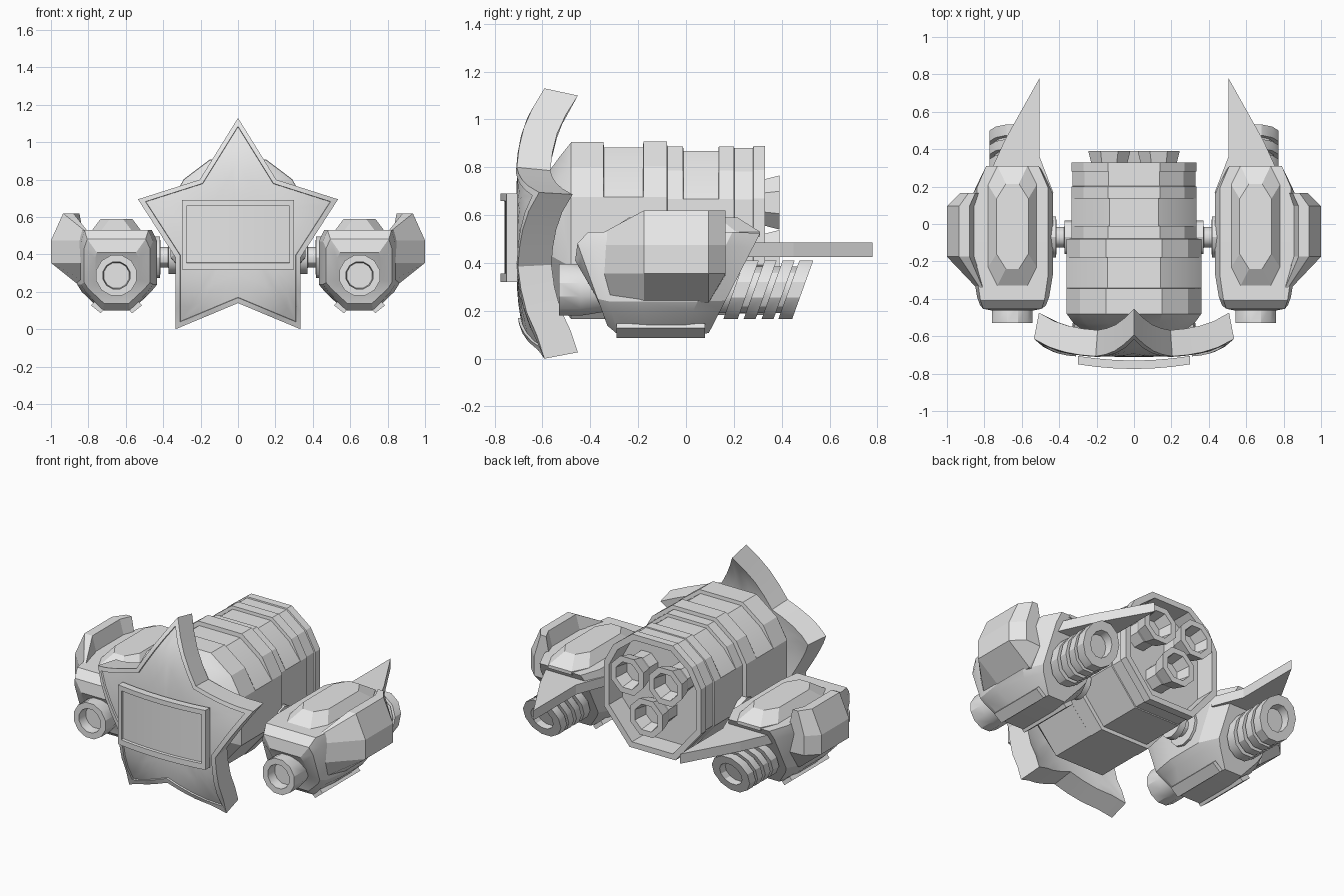
import bpy, bmesh, math
from mathutils import Vector

if "Cube" in bpy.data.objects:
    bpy.data.objects.remove(bpy.data.objects["Cube"])

grey = bpy.data.materials.new("hull_grey")
grey.diffuse_color = (0.8, 0.8, 0.8, 1)
grey.use_nodes = True
grey.node_tree.nodes["Principled BSDF"].inputs["Base Color"].default_value = grey.diffuse_color


def loft(name, rings, smooth=30):
    """Skin a list of equal-length closed rings and cap both ends."""
    bm = bmesh.new()
    vs = [[bm.verts.new(p) for p in r] for r in rings]
    n = len(vs[0])
    for a, b in zip(vs, vs[1:]):
        for i in range(n):
            j = (i + 1) % n
            bm.faces.new((a[i], a[j], b[j], b[i]))
    bm.faces.new(vs[0])
    bm.faces.new(vs[-1])
    bmesh.ops.recalc_face_normals(bm, faces=bm.faces)
    me = bpy.data.meshes.new(name)
    bm.to_mesh(me)
    bm.free()
    me.materials.append(grey)
    ob = bpy.data.objects.new(name, me)
    bpy.context.collection.objects.link(ob)
    if smooth:
        bpy.ops.object.select_all(action='DESELECT')
        ob.select_set(True)
        bpy.context.view_layer.objects.active = ob
        bpy.ops.object.shade_smooth_by_angle(angle=math.radians(smooth))
    return ob


def lathe(name, cx, cz, prof, n=8, shear=0.0, smooth=0):
    """Turn (radius, y) points about a y axis; shear leans the rings back."""
    rings = []
    for r, y in prof:
        ring = []
        for i in range(n):
            a = 2 * math.pi * (i + .5) / n
            dz = r * math.sin(a)
            ring.append((cx + r * math.cos(a), y + shear * dz, cz + dz))
        rings.append(ring)
    return loft(name, rings, smooth)


# --- Star shield: domed star with raised rim ---
ZC = 0.53
half = [(0, 1.13), (.205, .80), (.535, .695), (.335, .385), (.335, 0), (0, .14)]
star = half + [(-x, z) for x, z in half[-2:0:-1]]
outline = []
for (x0, z0), (x1, z1) in zip(star, star[1:] + star[:1]):
    for k in range(4):
        t = k / 4
        outline.append((x0 + (x1 - x0) * t, z0 + (z1 - z0) * t - ZC))


def star_ring(t, dy, shrink=1.0):
    ring = []
    for x, z in outline:
        r = math.hypot(x, z) * t
        ring.append((x * t * shrink, -.722 + min(1.1 * r ** 4, .13) + dy, ZC + z * t * shrink))
    return ring


loft("star_shield", [star_ring(.1, .012), star_ring(.35, .012), star_ring(.6, .012),
                     star_ring(.78, .012), star_ring(.92, .012), star_ring(.925, 0),
                     star_ring(1, 0), star_ring(1, .14, .95), star_ring(.8, .14, .95),
                     star_ring(.5, .14, .95), star_ring(.1, .14, .95)])

# --- Curved framed plate on the shield ---
rings = []
for x, deep in [(-.3, 0), (-.276, 0), (-.275, 1), (-.2, 1), (-.1, 1), (0, 1),
                (.1, 1), (.2, 1), (.275, 1), (.276, 0), (.3, 0)]:
    b = -.73 + .025 * (x / .3) ** 2
    f, d = b - .045, b - .045 + .016 * deep
    rings.append([(x, b, .32), (x, f, .32), (x, f, .355), (x, d, .357),
                  (x, d, .658), (x, f, .66), (x, f, .69), (x, b, .69)])
loft("shield_plate", rings)

# --- Barrel body: faceted section, stepped bands, hollow rear ---
right = [(.15, .37), (.29, .265), (.36, .14), (.36, -.15), (.17, -.37)]
section = right + [(-x, z) for x, z in reversed(right)]
# (y, x scale, z scale, drop of the roof facets)
bands = [(-.60, .62, .55, 0), (-.57, .75, .68, 0), (-.53, .9, .83, 0), (-.48, 1, 1, 0),
         (-.345, 1, 1, 0), (-.343, 1, 1, .022), (-.18, 1, 1, .022), (-.178, 1, 1.01, 0),
         (-.08, 1, 1.01, 0), (-.078, .93, .95, 0), (-.012, .93, .95, 0), (-.01, .93, .95, .02),
         (.135, .93, .95, .02), (.137, .93, .95, 0), (.2, .93, .95, 0), (.202, .91, .935, 0),
         (.28, .91, .935, 0), (.282, .93, .955, 0), (.33, .93, .955, 0),
         (.33, .83, .86, 0), (.2, .83, .86, 0)]
body = []
for y, sx, sz, drop in bands:
    ring = []
    for x, z in section:
        k = 1 - drop / .37 if z > .2 else 1
        ring.append((x * sx * k, y, .535 + z * sz * k))
    body.append(ring)
loft("barrel_body", body, 20)

# --- Three rear engine bells ---
for i, (x, z) in enumerate([(-.132, .653), (.132, .653), (0, .425)]):
    lathe(f"engine_bell_{i + 1}", x, z, [(.085, .19), (.085, .28), (.1, .31), (.122, .39),
                                         (.085, .39), (.07, .30)])

# --- Side pods, one per side ---
PX, PZ = .65, .288
pod = [(-.218, .24), (-.218, .47), (-.19, .53), (.19, .53), (.21, .47), (.21, .24),
       (.185, .2), (.08, .1), (-.08, .1), (-.185, .2)]
armor = [(.78, .235), (.85, .235), (1, .355), (1, .475), (.935, .62), (.88, .62),
         (.855, .53), (.78, .53)]
blade = [(.505, .78), (.69, .45), (.82, .165), (.43, .165), (.505, .36)]

for side, s in (("left", -1), ("right", 1)):
    # Pod hull with a leaning nose and tail
    def front(y0, sx, sz):
        return [(s * (PX + x * sx), y0 + (.5 - z) * .29, .29 + (z - .29) * sz) for x, z in pod]

    def rear(y0, sx, sz=1):
        return [(s * (PX + x * sx), y0 + (z - .1) * .5, .32 + (z - .32) * sz) for x, z in pod]

    loft(f"pod_hull_{side}", [front(-.455, .55, .5), front(-.445, .82, .8), front(-.40, .9, 1),
                              front(-.27, 1, 1), rear(-.02, 1), rear(.095, .74, .97)], 20)

    # Outer armour block with raised crest
    rings = []
    for y, k, crest, low in [(-.36, .2, .52, .24), (-.175, 1, .62, .235),
                             (.095, 1, .62, .235), (.165, .68, .62, .35)]:
        ring = []
        for x, z in armor:
            zz = min(max(z, low), crest)
            ring.append((s * (.78 + (x - .78) * k), y, zz))
        rings.append(ring)
    loft(f"pod_armour_{side}", rings, 0)

    # Roof plate, chamfered all round
    def roof(w, y0, y1, c, z):
        return [(s * (PX + x), y, z) for x, y in
                [(-w, y0 + c), (-w + .05, y0), (w - .05, y0), (w, y0 + c),
                 (w, y1 - c), (w - .05, y1), (-w + .05, y1), (-w, y1 - c)]]

    loft(f"roof_plate_{side}", [roof(.13, -.33, .31, .1, .51), roof(.13, -.33, .31, .1, .53),
                                roof(.085, -.24, .215, .08, .59)], 0)

    # Rear blade
    loft(f"rear_blade_{side}", [[(s * x, y, z) for x, y in blade] for z in (.425, .485)], 0)

    # Front gun muzzle
    lathe(f"front_muzzle_{side}", s * PX, PZ, [(.095, -.34), (.112, -.44), (.112, -.53),
                                               (.075, -.53), (.07, -.47)], 12, 0, 30)

    # Ribbed thruster with slanted rings
    prof = [(.1, .05)]
    for y0, y1 in [(.20, .26), (.285, .335), (.36, .41), (.43, .488)]:
        prof += [(.1, y0), (.127, y0), (.127, y1), (.1, y1)]
    prof[-1] = (.075, .488)
    prof.append((.07, .44))
    lathe(f"rear_thruster_{side}", s * PX, PZ, prof, 12, .36, 30)

    # Skids under the pod's lower diagonal facets
    for k, e in (("inner", -1), ("outer", 1)):
        quad = [(.066, .105), (.084, .086), (.136, .128), (.118, .148)]
        loft(f"skid_{k}_{side}", [[(s * (PX + e * x), y, z) for x, z in quad]
                                  for y in (-.29, .08)], 0)

    # Axle and hub discs joining the pod to the body
    rings = []
    for r, x in [(.09, .33), (.09, .372), (.055, .373), (.055, .415), (.11, .416), (.11, .45)]:
        rings.append([(s * x, -.07 + r * math.cos(a * math.pi / 6),
                       .385 + r * math.sin(a * math.pi / 6)) for a in range(12)])
    loft(f"axle_{side}", rings)
